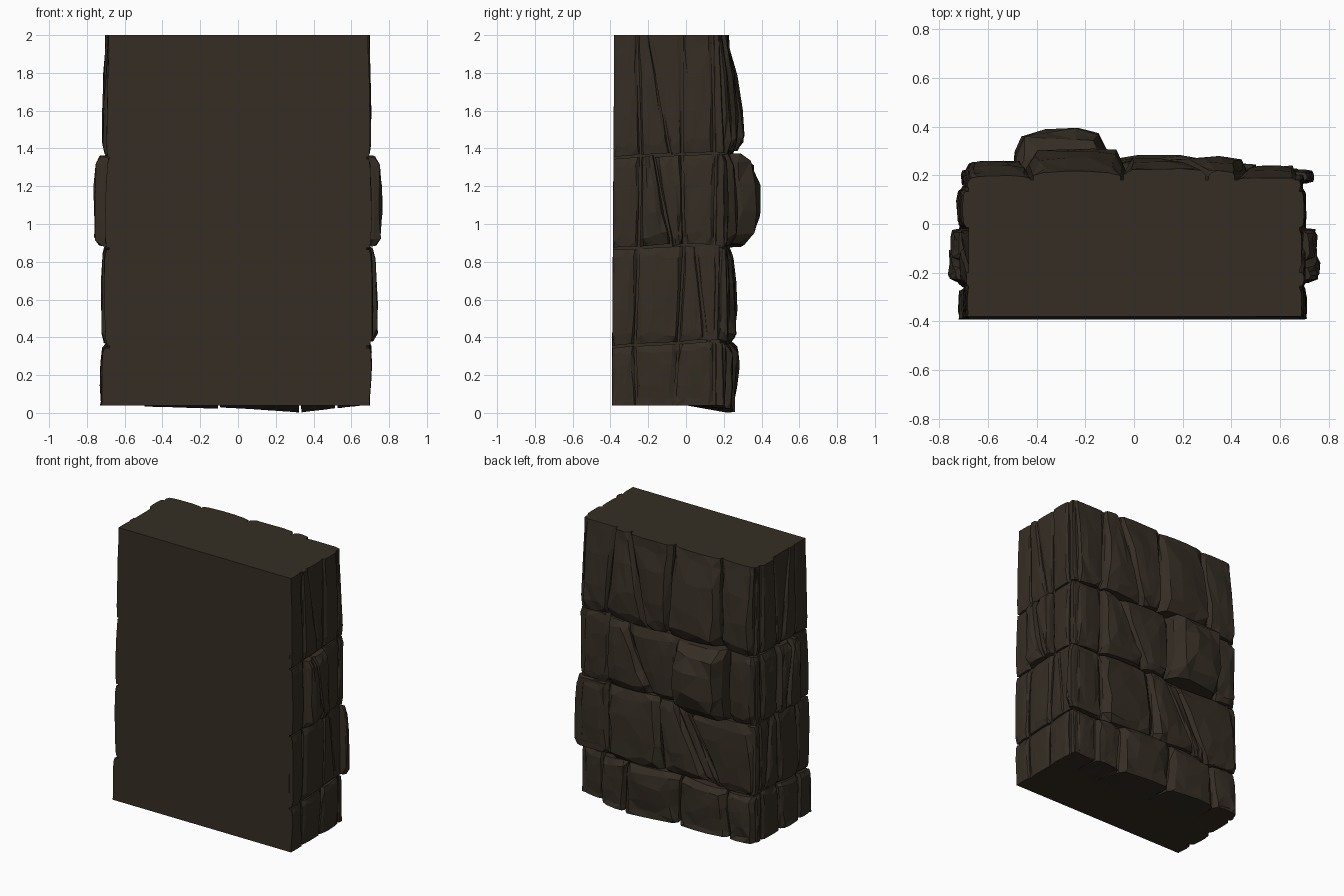
import bpy, bmesh, random
from mathutils import Vector

if "Cube" in bpy.data.objects:
    bpy.data.objects.remove(bpy.data.objects["Cube"])

random.seed(7)
rock_mat = bpy.data.materials.new("dark brown rock")
rock_mat.diffuse_color = (0.035, 0.0265, 0.0175, 1)
rock_mat.use_nodes = True
rock_mat.node_tree.nodes["Principled BSDF"].inputs["Base Color"].default_value = rock_mat.diffuse_color

ROWS = 4
STEPS = [0, 0.10, 0.34, 0.66, 0.90, 1]
R = random.uniform


def finish(name, bm):
    bmesh.ops.recalc_face_normals(bm, faces=bm.faces)
    me = bpy.data.meshes.new(name)
    bm.to_mesh(me)
    bm.free()
    me.materials.append(rock_mat)
    ob = bpy.data.objects.new(name, me)
    bpy.context.collection.objects.link(ob)
    return ob


def on_back(u, d, z): return Vector((u, d, z))
def on_right(u, d, z): return Vector((d, u, z))
def on_left(u, d, z): return Vector((-d, u, z))


def stone(name, place, bot, top, z0, z1, out, base, inner, keep=(0, 0, 0, 0), dome=0.0):
    """One chipped block. bot/top: horizontal span at its lower/upper edge,
    z0/z1: (left, right) heights of these edges, out: protrusion at (lower, upper) edge,
    keep: sides (left, right, low, high) left without a chamfer and gap."""
    bm = bmesh.new()
    n = len(STEPS)
    left, right, low, high = [0 if k else 0.006 for k in keep]
    front, ring_of = [], {}
    for j, v in enumerate(STEPS):
        row = []
        for i, u in enumerate(STEPS):
            a = bot[0] + (top[0] - bot[0]) * v + left
            b = bot[1] + (top[1] - bot[1]) * v - right
            in_u, in_v = 0 < i < n - 1, 0 < j < n - 1
            uu = u + (R(-.05, .05) if in_u else 0)
            vv = v + (R(-.04, .04) if in_v else 0)
            d = out[0] + (out[1] - out[0]) * v + dome * 4 * v * (1 - v)
            rise = max(d - base, 0.01)
            # chamfered rim, lower corners, slightly domed chipped face
            drop = 0.0
            if (i == 0 and not keep[0]) or (i == n - 1 and not keep[1]):
                drop += 0.42
            if (j == 0 and not keep[2]) or (j == n - 1 and not keep[3]):
                drop += 0.35
            if i in (1, n - 2) or j in (1, n - 2):
                drop += 0.10
            d -= rise * min(drop, 0.8) + R(0, 0.13) * rise
            zl = z0[0] + (z0[1] - z0[0]) * u + low
            zh = z1[0] + (z1[1] - z1[0]) * u - high
            pos, z = a + (b - a) * uu, zl + (zh - zl) * vv
            vert = bm.verts.new(place(pos, d, z))
            ring_of[vert] = place(pos, inner, max(z, 0.04))
            row.append(vert)
        front.append(row)
    for j in range(n - 1):
        for i in range(n - 1):
            bm.faces.new((front[j][i], front[j][i + 1], front[j + 1][i + 1], front[j + 1][i]))
    # side walls sink into the core
    rim = (front[0][:-1] + [r[-1] for r in front[:-1]]
           + front[-1][:0:-1] + [r[0] for r in front[:0:-1]])
    ring = [bm.verts.new(ring_of[v]) for v in rim]
    for k in range(len(rim)):
        m = (k + 1) % len(rim)
        bm.faces.new((rim[k], rim[m], ring[m], ring[k]))
    bm.faces.new(ring)
    bmesh.ops.triangulate(bm, faces=bm.faces)
    finish(name, bm)


# core slab with a flat, slightly sloping front
bm = bmesh.new()
bmesh.ops.create_cube(bm, size=1)
for v in bm.verts:
    v.co = Vector((v.co.x * 1.36, -0.38 if v.co.y < 0 else 0.18, 0.04 if v.co.z < 0 else 2.0))
    if v.co.z < 1 and v.co.y < 0:
        v.co.y = -0.393
finish("wall_core", bm)

# back face stones: lower seams, upper seams, (lower, upper) protrusion per stone
back = [
    ([-.70, -.50, -.10, .33, .52, .665], [-.70, -.47, -.12, .31, .51, .67],
     [(.26, .26), (.26, .27), (.27, .295), (.25, .26), (.21, .22)]),
    ([-.70, -.44, -.34, .02, .46, .70], [-.70, -.16, -.07, .06, .47, .69],
     [(.25, .25), (.25, .24), (.28, .26), (.28, .25), (.24, .23)]),
    ([-.70, -.50, -.10, .10, .47, .68], [-.70, -.49, -.11, .32, .46, .67],
     [(.26, .25), (.385, .38), (.27, .26), (.28, .27), (.23, .22)]),
    ([-.69, -.45, -.03, .13, .47, .67], [-.68, -.42, -.05, .30, .42, .67],
     [(.28, .20), (.335, .22), (.29, .23), (.29, .22), (.25, .19)]),
]
# wavy seam heights at each column boundary; the lowest one is the ragged foot
waves = [[.04, .038, .03, .002, .025, .04],
         [.37, .36, .39, .37, .36, .38],
         [.88, .87, .89, .89, .88, .87],
         [1.37, 1.38, 1.38, 1.36, 1.38, 1.36],
         [2.0] * 6]
for r, (bs, ts, outs) in enumerate(back):
    for c, out in enumerate(outs):
        bulge = (r, c) == (2, 1)
        z0 = (.034, .022) if (r, c) == (0, 1) else waves[r][c:c + 2]
        stone(f"back_stone_{r}_{c}", on_back, bs[c:c + 2], ts[c:c + 2], z0, waves[r + 1][c:c + 2],
              out, 0.175, 0.0, (0, 0, r == 0, r == 3), 0.015 if bulge or r == 3 else 0)

# side stones: seams per row, columns from front to back
seams = [
    ([-.393, -.26, -.06, .15, .21], [-.39, -.27, -.04, .15, .20]),
    ([-.39, -.27, -.04, .16, .23], [-.387, -.25, -.01, .17, .22]),
    ([-.387, -.25, -.01, .15, .21], [-.384, -.24, -.02, .16, .21]),
    ([-.384, -.24, -.02, .15, .21], [-.38, -.26, -.02, .14, .18]),
]
right_out = [[(.70, .71), (.695, .715), (.70, .715), (.69, .69)],
             [(.715, .71), (.72, .715), (.71, .70), (.75, .735)],
             [(.71, .705), (.77, .76), (.71, .705), (.70, .70)],
             [(.705, .69), (.71, .70), (.71, .70), (.70, .685)]]
left_out = [[(.725, .725), (.735, .73), (.72, .715), (.71, .71)],
            [(.705, .715), (.73, .725), (.725, .725), (.715, .71)],
            [(.71, .695), (.772, .765), (.735, .725), (.71, .71)],
            [(.70, .685), (.73, .69), (.73, .705), (.71, .685)]]
side_waves = [[.04] * 5, [.35, .36, .37, .385, .37], [.87, .875, .89, .885, .87],
              [1.35, 1.36, 1.37, 1.375, 1.37], [2.0] * 5]
for side, place, table in (("right", on_right, right_out), ("left", on_left, left_out)):
    for r, outs in enumerate(table):
        bs, ts = seams[r]
        for c, out in enumerate(outs):
            keep = (c == 0, 0, r == 0, r == 3)
            z0, z1 = side_waves[r][c:c + 2], side_waves[r + 1][c:c + 2]
            # a few stones are split by a slanted crack
            if (r, c) in ((3, 1), (2, 1), (1, 2)):
                w = bs[c + 1] - bs[c]
                mb, mt = bs[c] + w * 0.72, ts[c] + w * 0.3
                spans = [((bs[c], mb), (ts[c], mt)), ((mb, bs[c + 1]), (mt, ts[c + 1]))]
            else:
                spans = [(bs[c:c + 2], ts[c:c + 2])]
            for k, (b, t) in enumerate(spans):
                stone(f"{side}_stone_{r}_{c}_{k}", place, b, t, z0, z1,
                      [o - 0.01 * k for o in out], 0.675, 0.5, keep)
